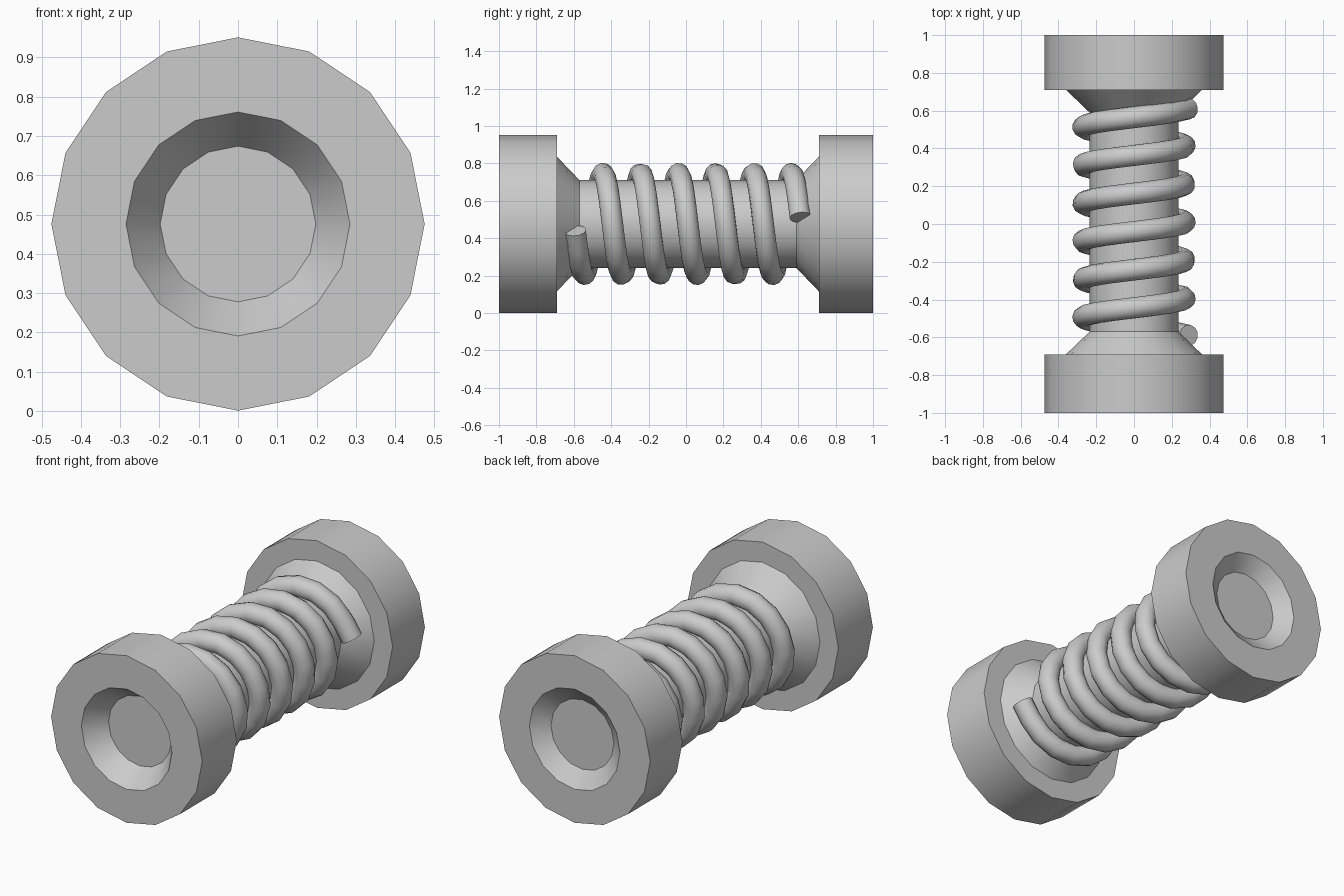
import bpy, bmesh, math
from mathutils import Vector

cube = bpy.data.objects.get("Cube")
if cube:
    bpy.data.objects.remove(cube)

SIDES = 16
AXIS_Z = 0.476
TAU = math.tau

metal = bpy.data.materials.new("plain_grey")
metal.use_nodes = True
grey = (0.6, 0.6, 0.6, 1)
metal.diffuse_color = grey
metal.node_tree.nodes["Principled BSDF"].inputs["Base Color"].default_value = grey


def finish(obj, angle):
    """Assign the colour and shade smooth with sharp rims."""
    obj.data.materials.clear()
    obj.data.materials.append(metal)
    bpy.ops.object.select_all(action='DESELECT')
    obj.select_set(True)
    bpy.context.view_layer.objects.active = obj
    bpy.ops.object.shade_smooth_by_angle(angle=math.radians(angle))


def lathe(name, profile):
    """Revolve (radius, y) points about the y axis and close both ends."""
    bm = bmesh.new()
    rings = []
    for r, y in profile:
        rings.append([bm.verts.new((r * math.sin(TAU * i / SIDES), y,
                                    AXIS_Z + r * math.cos(TAU * i / SIDES)))
                      for i in range(SIDES)])
    for a, b in zip(rings, rings[1:]):
        for i in range(SIDES):
            j = (i + 1) % SIDES
            bm.faces.new((a[i], a[j], b[j], b[i]))
    bm.faces.new(rings[0])
    bm.faces.new(rings[-1])
    bmesh.ops.recalc_face_normals(bm, faces=bm.faces)
    mesh = bpy.data.meshes.new(name)
    bm.to_mesh(mesh)
    bm.free()
    obj = bpy.data.objects.new(name, mesh)
    bpy.context.collection.objects.link(obj)
    finish(obj, 30)


# Spool: recessed end flanges, cone collars and the central shaft
lathe("spool_body", [
    (0.198, -0.88), (0.285, -1.0), (0.475, -1.0), (0.475, -0.69),
    (0.36, -0.69), (0.235, -0.57), (0.235, 0.59), (0.36, 0.71),
    (0.475, 0.71), (0.475, 1.0), (0.285, 1.0), (0.198, 0.93)])

# Spring: six turns around the shaft, with short straight tails
RADIUS, TURNS, START, END = 0.27, 6, -0.595, 0.615
first, last = math.radians(28), TAU * TURNS - math.radians(28)
steps = 16 * TURNS


def along(angle):
    return START + (END - START) * angle / (TAU * TURNS)


path = [Vector((0.288, along(0.13), AXIS_Z - 0.036))]
for i in range(steps + 1):
    a = first + (last - first) * i / steps
    path.append(Vector((RADIUS * math.cos(a), along(a), AXIS_Z - RADIUS * math.sin(a))))
path.append(Vector((0.288, along(TAU * TURNS - 0.13), AXIS_Z + 0.036)))

curve = bpy.data.curves.new("spring_path", 'CURVE')
curve.dimensions = '3D'
curve.bevel_depth = 0.057
curve.bevel_resolution = 4
curve.use_fill_caps = True
spline = curve.splines.new('POLY')
spline.points.add(len(path) - 1)
for point, co in zip(spline.points, path):
    point.co = (*co, 1)
spring = bpy.data.objects.new("spring_coil", curve)
bpy.context.collection.objects.link(spring)
bpy.ops.object.select_all(action='DESELECT')
spring.select_set(True)
bpy.context.view_layer.objects.active = spring
bpy.ops.object.convert(target='MESH')
finish(bpy.context.object, 45)
